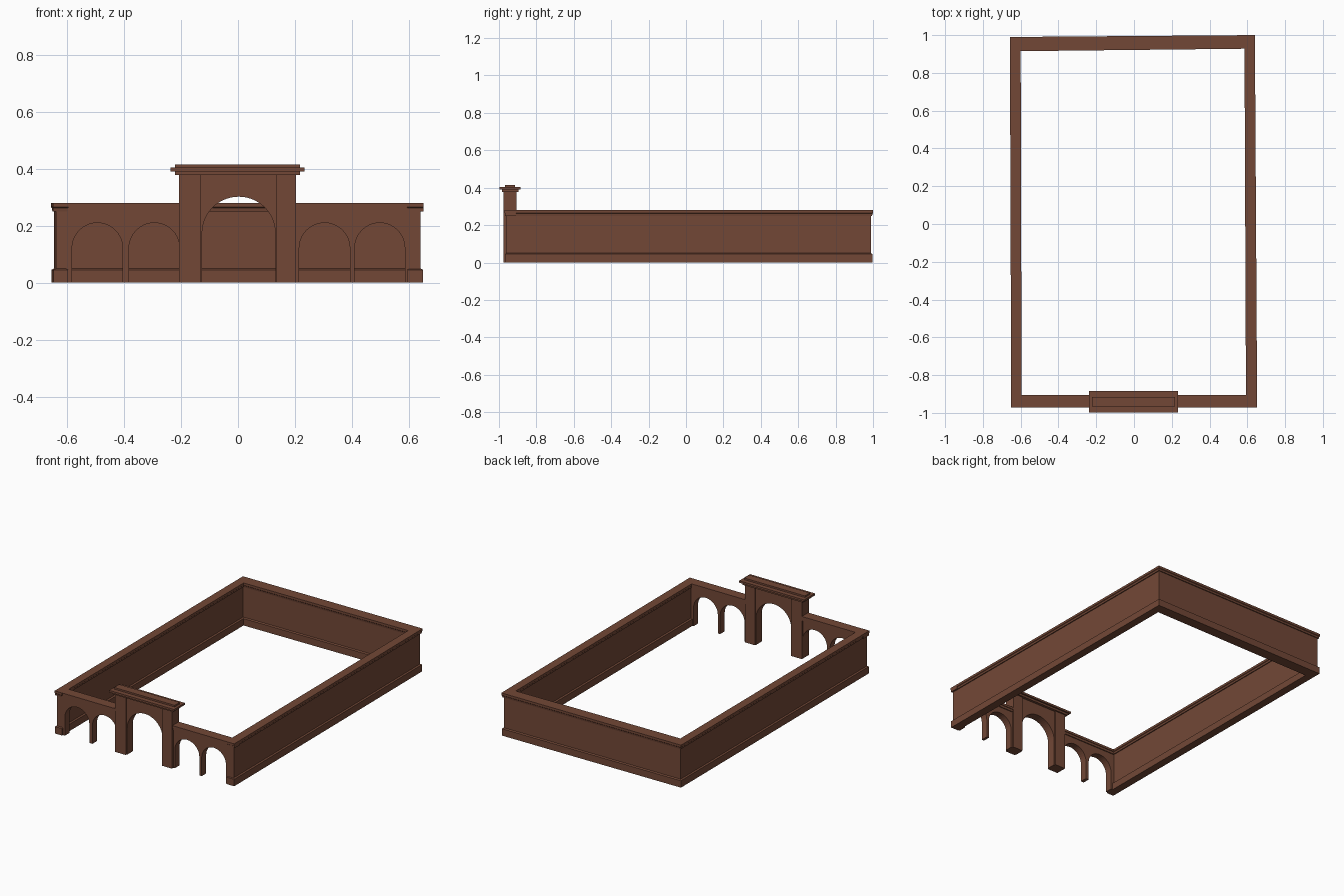
import bpy, bmesh, math

if "Cube" in bpy.data.objects:
    bpy.data.objects.remove(bpy.data.objects["Cube"])

brick = bpy.data.materials.new("reddish brown brick")
brick.diffuse_color = (0.170, 0.064, 0.037, 1)
brick.use_nodes = True
brick.node_tree.nodes["Principled BSDF"].inputs["Base Color"].default_value = brick.diffuse_color


def finish(bm, name):
    bmesh.ops.recalc_face_normals(bm, faces=bm.faces)
    me = bpy.data.meshes.new(name)
    bm.to_mesh(me)
    bm.free()
    me.materials.append(brick)
    ob = bpy.data.objects.new(name, me)
    bpy.context.collection.objects.link(ob)
    return ob


def box(name, x0, x1, y0, y1, z0, z1):
    bm = bmesh.new()
    bmesh.ops.create_cube(bm, size=1)
    for v in bm.verts:
        v.co = (x0 + (v.co.x + .5) * (x1 - x0),
                y0 + (v.co.y + .5) * (y1 - y0),
                z0 + (v.co.z + .5) * (z1 - z0))
    return finish(bm, name)


def arcade(name, x0, x1, y0, y1, top, arches, n=20):
    """Wall panel with round arches open to the ground; arch = (left, right, apex)."""
    pts = [(x0, 0)]
    for a, b, apex in arches:
        r, c = (b - a) / 2, (a + b) / 2
        pts.append((a, 0))
        for i in range(n + 1):
            t = math.pi * (1 - i / n)
            pts.append((c + r * math.cos(t), apex - r + r * math.sin(t)))
        pts.append((b, 0))
    pts += [(x1, 0), (x1, top), (x0, top)]
    bm = bmesh.new()
    face = bm.faces.new([bm.verts.new((x, y0, z)) for x, z in pts])
    ext = bmesh.ops.extrude_face_region(bm, geom=[face], use_keep_orig=True)
    for g in ext["geom"]:
        if isinstance(g, bmesh.types.BMVert):
            g.co.y = y1
    return finish(bm, name)


# Slightly skewed three-sided enclosure: plinth, body and stepped coping in one loft
outer = [(-.65, -.972), (-.657, .99), (.64, 1.0), (.652, -.97)]
inner = [(.593, -.97), (.585, .928), (-.60, .915), (-.595, -.972)]
osign = [(1, 1), (1, -1), (-1, -1), (-1, 1)]
isign = [(1, 1), (1, 1), (-1, 1), (-1, 1)]
levels = [(0, .002), (.045, .002), (.05, .011), (.25, .011),
          (.25, .005), (.262, .003), (.265, 0), (.28, 0)]
bm = bmesh.new()
rings = []
for z, d in levels:
    rings.append([bm.verts.new((x + sx * d, y + sy * d, z))
                  for (x, y), (sx, sy) in zip(outer + inner, osign + isign)])
for a, b in zip(rings, rings[1:]):
    for i in range(8):
        j = (i + 1) % 8
        bm.faces.new((a[i], a[j], b[j], b[i]))
for ring in (rings[0], rings[-1]):
    for i in range(3):
        bm.faces.new((ring[i], ring[i + 1], ring[6 - i], ring[7 - i]))
finish(bm, "enclosure_wall")

# Front arcades with coping on both sides of the gate
for side, x0, x1, arches in (
        ("left", -.64, -.19, [(-.583, -.405, .21), (-.383, -.205, .21)]),
        ("right", .19, .64, [(.215, .393, .21), (.41, .586, .21)])):
    arcade("front_arcade_" + side, x0, x1, -.962, -.915, .255, arches)
    e = -.65 if side == "left" else .652
    lo, hi = sorted((e, math.copysign(.2, e)))
    box("arcade_moulding_" + side, lo, hi, -.967, -.909, .25, .265)
    box("arcade_coping_" + side, lo, hi, -.971, -.905, .265, .28)

# Gate: recessed arch panel between two heavier pilasters
arcade("gate_arch", -.14, .14, -.968, -.912, .38, [(-.126, .131, .302)], 28)
box("gate_pilaster_left", -.207, -.13, -.977, -.905, 0, .38)
box("gate_pilaster_right", .134, .204, -.977, -.905, 0, .38)

# Stepped cornice over the gate
box("cornice_lower", -.222, .218, -.985, -.895, .378, .391)
box("cornice_slab", -.237, .234, -.998, -.885, .391, .404)
box("cornice_top", -.222, .218, -.967, -.915, .404, .415)
